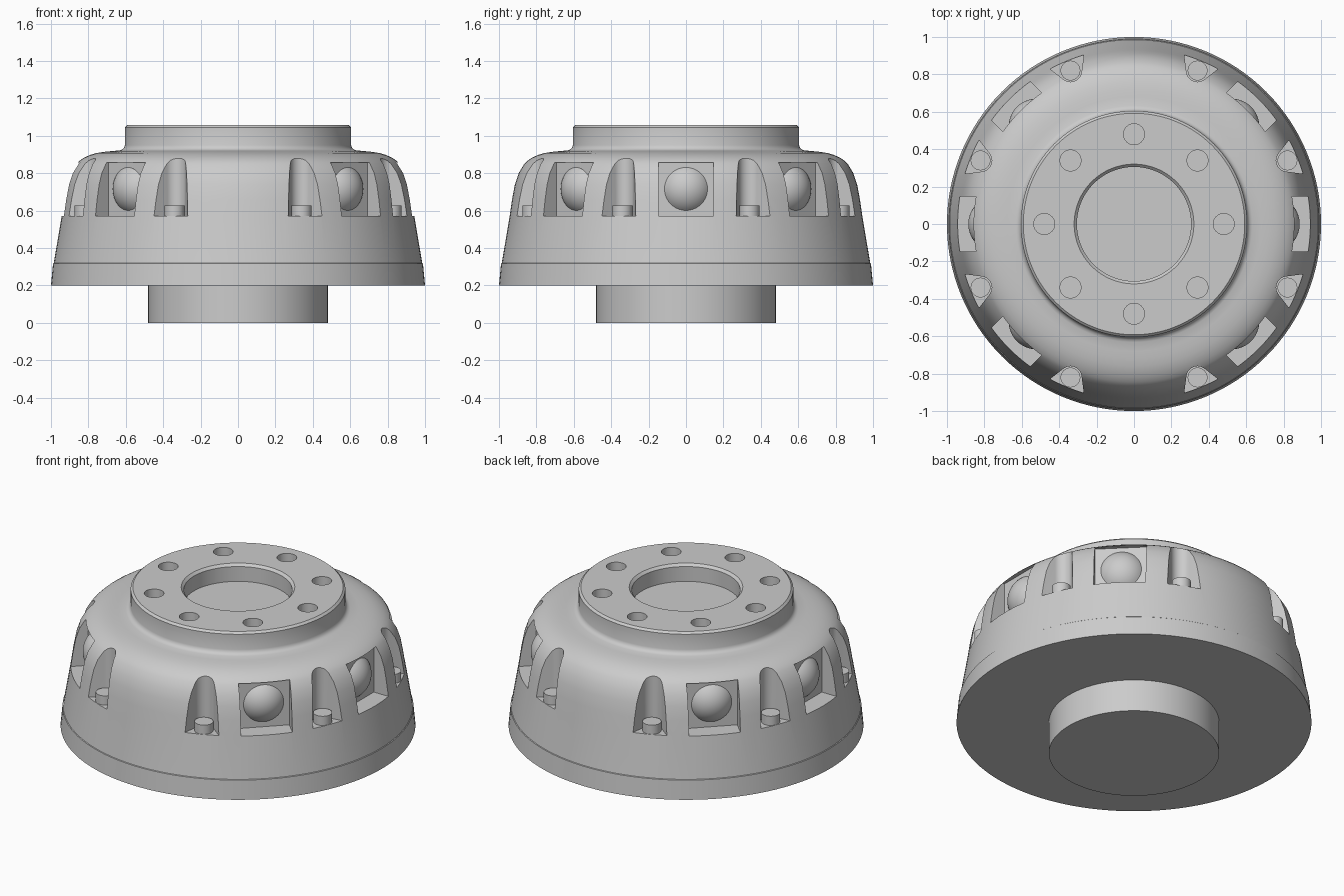
import bpy, bmesh, math
from mathutils import Matrix, Vector

if "Cube" in bpy.data.objects:
    bpy.data.objects.remove(bpy.data.objects["Cube"])

steel = bpy.data.materials.new("light grey steel")
steel.diffuse_color = (0.6, 0.6, 0.6, 1)
steel.use_nodes = True
steel.node_tree.nodes["Principled BSDF"].inputs["Base Color"].default_value = steel.diffuse_color


def finish(bm, name, mats=True):
    bmesh.ops.recalc_face_normals(bm, faces=bm.faces)
    me = bpy.data.meshes.new(name)
    bm.to_mesh(me)
    bm.free()
    ob = bpy.data.objects.new(name, me)
    bpy.context.collection.objects.link(ob)
    if mats:
        me.materials.append(steel)
    return ob


def smooth(ob):
    bpy.ops.object.select_all(action='DESELECT')
    ob.select_set(True)
    bpy.context.view_layer.objects.active = ob
    bpy.ops.object.shade_smooth_by_angle(angle=math.radians(33))


def revolve(bm, profile, steps, matrix=Matrix()):
    """Lathe an (r, z) profile round z, then place it."""
    tmp = bmesh.new()
    vs = [tmp.verts.new((r, 0, z)) for r, z in profile]
    es = [tmp.edges.new(p) for p in zip(vs, vs[1:])]
    bmesh.ops.spin(tmp, geom=vs + es, cent=(0, 0, 0), axis=(0, 0, 1),
                   angle=2 * math.pi, steps=steps, use_duplicate=False)
    bmesh.ops.remove_doubles(tmp, verts=tmp.verts, dist=1e-5)
    tmp.transform(matrix)
    me = bpy.data.meshes.new("tmp")
    tmp.to_mesh(me)
    tmp.free()
    bm.from_mesh(me)
    bpy.data.meshes.remove(me)


def prism(bm, outline, z0, z1, matrix):
    """Extrude a flat outline between two heights."""
    lo = [bm.verts.new(matrix @ Vector((x, y, z0))) for x, y in outline]
    hi = [bm.verts.new(matrix @ Vector((x, y, z1))) for x, y in outline]
    bm.faces.new(lo[::-1])
    bm.faces.new(hi)
    n = len(lo)
    for i in range(n):
        bm.faces.new((lo[i], lo[(i + 1) % n], hi[(i + 1) % n], hi[i]))


def turn(deg):
    return Matrix.Rotation(math.radians(deg), 4, 'Z')


SQUARE = (0, 45, 135, 180, 225, 315)
SLOT = [22.5 + 45 * i for i in range(8)]
FLOOR = 0.57

# Main body: tapered skirt, rounded shoulder, flange with central bore
body = bmesh.new()
revolve(body, [(0, .2), (1, .2), (.989, .317), (.985, .32), (.943, .57), (.93, .66),
               (.915, .74), (.895, .80), (.865, .85), (.845, .869), (.82, .885),
               (.79, .898), (.76, .907), (.72, .914), (.68, .918), (.632, .922),
               (.619, .927), (.61, .936), (.605, .95), (.605, 1.045), (.592, 1.057),
               (.32, 1.057), (.305, 1.042), (.305, .95), (0, .95)], 128)
body_ob = finish(body, "housing_body")

# Cutters: square windows, flared bolt slots, flange holes
cut = bmesh.new()
for a in SQUARE:
    prism(cut, [(.831, -.147), (1.02, -.147), (1.02, .147), (.831, .147)],
          FLOOR, .857, turn(a))
slot = [(1.02, -.145)]
for i in range(17):
    t = math.radians(240 - i * 7.5)
    slot.append((.888 + .06 * math.cos(t), .06 * math.sin(t)))
slot.append((1.02, .145))
for a in SLOT:
    prism(cut, slot, FLOOR, .98, turn(a))
for i in range(8):
    revolve(cut, [(0, .957), (.056, .957), (.056, 1.1), (0, 1.1)], 32,
            turn(45 * i) @ Matrix.Translation((.48, 0, 0)))
cut_ob = finish(cut, "pocket_cutter", False)
cut_ob.hide_render = True

mod = body_ob.modifiers.new("pockets", 'BOOLEAN')
mod.operation = 'DIFFERENCE'
mod.solver = 'EXACT'
mod.object = cut_ob
bpy.context.view_layer.objects.active = body_ob
bpy.ops.object.modifier_apply(modifier=mod.name)
bpy.data.objects.remove(cut_ob)
smooth(body_ob)

# Lower boss
boss = bmesh.new()
revolve(boss, [(0, 0), (.48, 0), (.48, .2), (0, .2)], 96)
smooth(finish(boss, "lower_boss"))

# Domes in the square windows
domes = bmesh.new()
R = .148
edge = math.asin(.115 / R)
arc = [(R * math.sin(edge * i / 10), R * math.cos(edge * i / 10) - R + .055)
       for i in range(11)]
for a in SQUARE:
    revolve(domes, arc + [(.115, -.01), (0, -.01)], 40,
            turn(a) @ Matrix.Translation((.831, 0, .716)) @ Matrix.Rotation(math.pi / 2, 4, 'Y'))
smooth(finish(domes, "window_domes"))

# Bolt heads on the slot floors
bolts = bmesh.new()
for a in SLOT:
    revolve(bolts, [(0, FLOOR - .01), (.053, FLOOR - .01), (.053, .627), (0, .627)], 32,
            turn(a) @ Matrix.Translation((.888, 0, 0)))
smooth(finish(bolts, "slot_bolts"))
